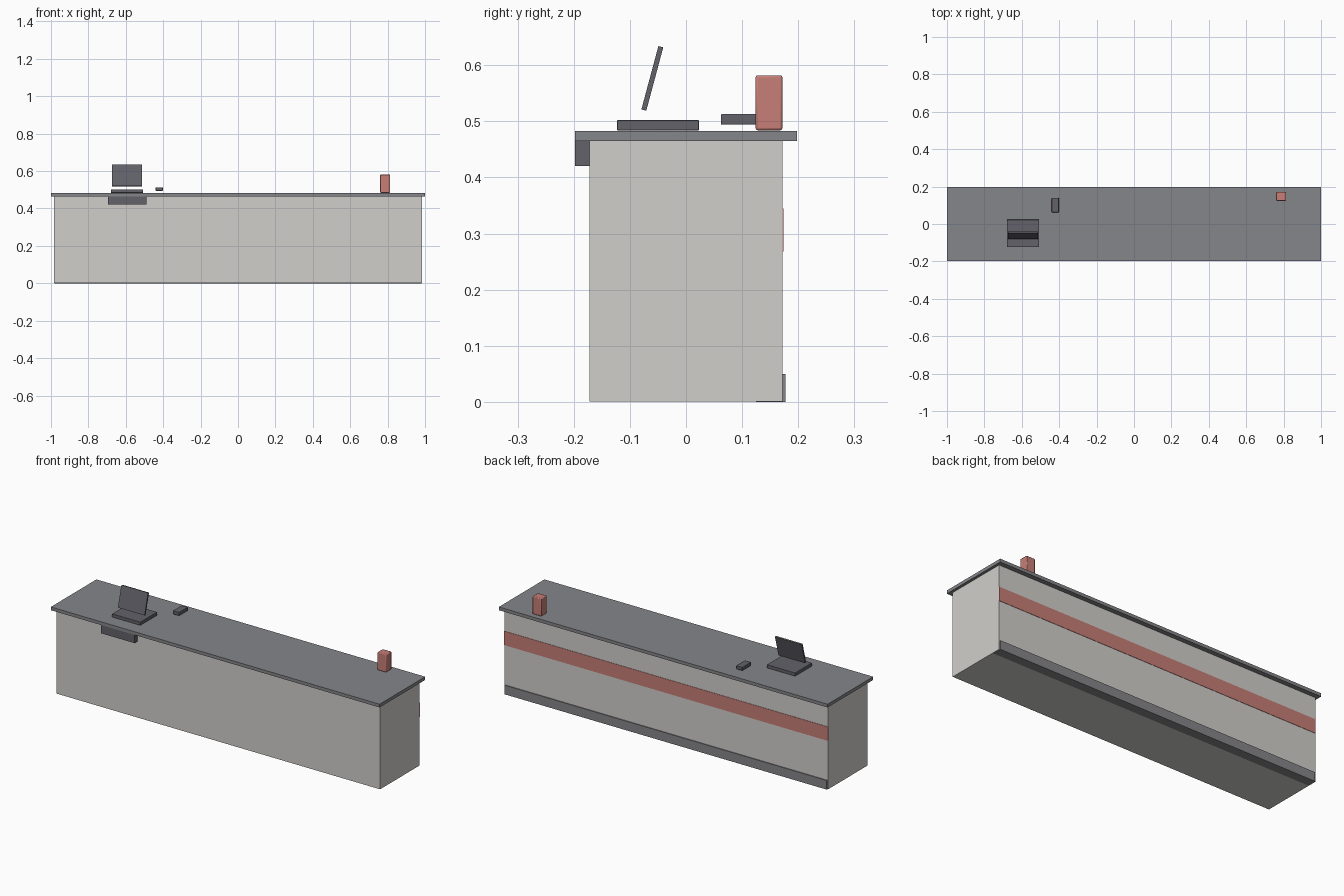
import bpy
import math

cube = bpy.data.objects.get("Cube")
if cube:
    bpy.data.objects.remove(cube, do_unlink=True)


def material(name, rgb):
    mat = bpy.data.materials.new(name)
    mat.use_nodes = True
    color = (*rgb, 1.0)
    mat.diffuse_color = color
    mat.node_tree.nodes["Principled BSDF"].inputs["Base Color"].default_value = color
    return mat


cream = material("warm off white", (0.64, 0.625, 0.595))
grey = material("mid grey", (0.235, 0.238, 0.252))
charcoal = material("charcoal", (0.122, 0.122, 0.142))
red = material("soft red", (0.57, 0.21, 0.185))


def box(name, mat, x, y, z, tilt=0.0, bevel=0.0):
    """Box spanning the given (low, high) ranges, tilted about its own x axis."""
    spans = (x, y, z)
    bpy.ops.mesh.primitive_cube_add(size=1, location=[sum(s) / 2 for s in spans])
    obj = bpy.context.object
    obj.name = name
    obj.scale = [hi - lo for lo, hi in spans]
    bpy.ops.object.transform_apply(location=False, rotation=False, scale=True)
    obj.rotation_euler.x = math.radians(tilt)
    obj.data.materials.append(mat)
    if bevel:
        mod = obj.modifiers.new("Rounded edges", "BEVEL")
        mod.width = bevel
        mod.segments = 2
        bpy.ops.object.shade_smooth_by_angle(angle=math.radians(30))
    return obj


# Counter body, worktop and rear trim
box("counter_body", cream, (-0.985, 0.985), (-0.172, 0.172), (0.001, 0.465))
box("worktop", grey, (-1, 1), (-0.198, 0.198), (0.465, 0.483))
box("kick_plate", grey, (-0.98, 0.98), (0.125, 0.177), (0, 0.05))
box("accent_stripe", red, (-0.985, 0.985), (0.17, 0.174), (0.268, 0.345))

# Till: drawer under the worktop, base and tilted screen
box("cash_drawer", charcoal, (-0.695, -0.49), (-0.198, -0.16), (0.42, 0.465))
box("register_base", charcoal, (-0.68, -0.508), (-0.123, 0.023), (0.484, 0.502), bevel=0.001)
box("register_screen", charcoal, (-0.675, -0.513), (-0.0645, -0.0555), (0.518, 0.635), tilt=-15)

# Small items on the worktop
box("card_reader", charcoal, (-0.44, -0.402), (0.062, 0.139), (0.494, 0.513), bevel=0.002)
box("red_container", red, (0.76, 0.814), (0.124, 0.172), (0.484, 0.582), bevel=0.004)
